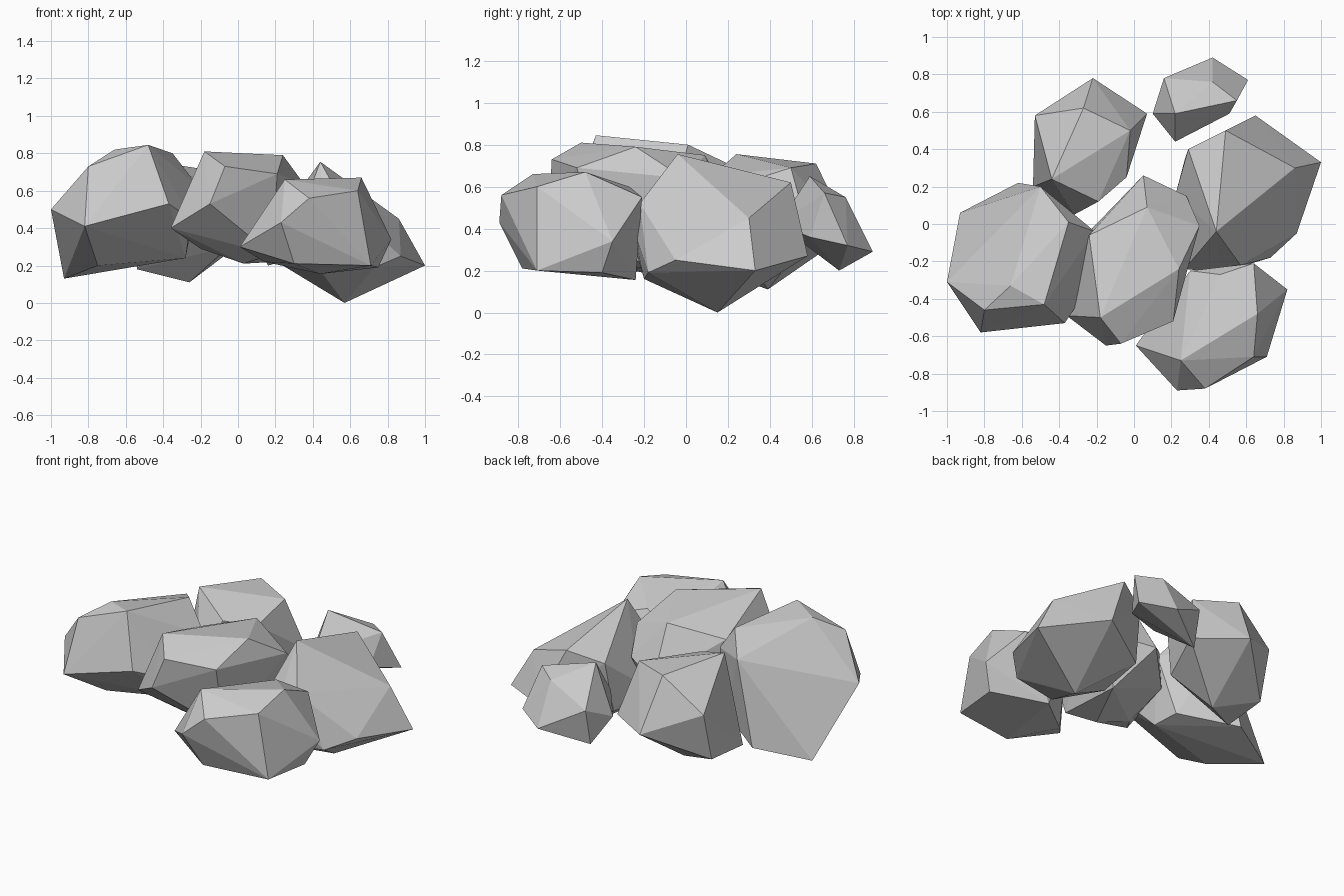
import bpy, bmesh


def rock(name, *corners):
    """One faceted boulder: the convex hull of its main corner points."""
    bm = bmesh.new()
    for c in corners:
        bm.verts.new(c)
    res = bmesh.ops.convex_hull(bm, input=bm.verts[:])
    junk = set(res["geom_interior"]) | set(res["geom_unused"])
    bmesh.ops.delete(bm, geom=[g for g in junk if isinstance(g, bmesh.types.BMVert)],
                     context='VERTS')
    bmesh.ops.recalc_face_normals(bm, faces=bm.faces[:])
    mesh = bpy.data.meshes.new(name)
    bm.to_mesh(mesh)
    bm.free()
    obj = bpy.data.objects.new(name, mesh)
    bpy.context.collection.objects.link(obj)
    return obj


# Left boulder, with a broad slanted back face
rock("left_rock",
     (-1, -.31, .5), (-.82, -.58, .41), (-.37, -.53, .53), (-.8, -.46, .73),
     (-.66, -.33, .82), (-.48, -.43, .845), (-.35, .01, .8), (-.5, .2, .71),
     (-.21, -.04, .62), (-.93, .06, .13), (-.62, .22, .19), (-.75, -.25, .2),
     (-.28, -.15, .24), (-.3, .02, .25), (-.25, -.35, .45))

# Back left boulder
rock("back_left_rock",
     (-.44, .24, .755), (-.27, .62, .71), (-.02, .5, .69), (-.04, .25, .61),
     (-.19, .12, .65), (-.32, .05, .45), (-.53, .58, .51), (-.22, .78, .38),
     (.07, .59, .36), (-.54, .2, .18), (-.53, .5, .2), (-.26, .39, .11),
     (-.05, .27, .3))

# Centre boulder
rock("centre_rock",
     (-.18, -.5, .81), (.24, -.24, .79), (.07, .09, .75), (-.24, -.06, .67),
     (.35, -.01, .64), (.21, -.52, .69), (-.07, -.64, .73), (-.15, -.65, .53),
     (-.36, -.49, .4), (.05, .26, .45), (.28, .15, .5), (.03, -.3, .21),
     (-.2, -.28, .29), (-.24, -.04, .42), (.18, -.4, .26), (.2, .05, .22))

# Right boulder, the one that touches the ground
rock("right_rock",
     (.44, -.04, .755), (.49, .5, .62), (.86, .3, .45), (1, .33, .2),
     (.65, .58, .27), (.87, -.05, .25), (.73, -.18, .19), (.57, -.22, .52),
     (.46, -.26, .43), (.29, .4, .55), (.22, .15, .35), (.27, .34, .23),
     (.24, .02, .2), (.27, -.24, .3), (.45, -.2, .16), (.57, .15, 0))

# Front right boulder
rock("front_right_rock",
     (.25, -.73, .66), (.66, -.48, .67), (.23, -.89, .43), (.38, -.88, .56),
     (.64, -.71, .6), (.82, -.35, .34), (.01, -.65, .3), (.71, -.71, .2),
     (.75, -.4, .19), (.64, -.21, .55), (.46, -.27, .6), (.3, -.25, .5),
     (.3, -.78, .21), (.44, -.24, .155), (.14, -.5, .22))

# Small back boulder
rock("small_back_rock",
     (.22, .59, .65), (.55, .66, .57), (.42, .76, .55), (.1, .59, .34),
     (.16, .78, .43), (.42, .89, .29), (.61, .77, .32), (.16, .73, .2),
     (.22, .44, .42), (.51, .59, .36))
